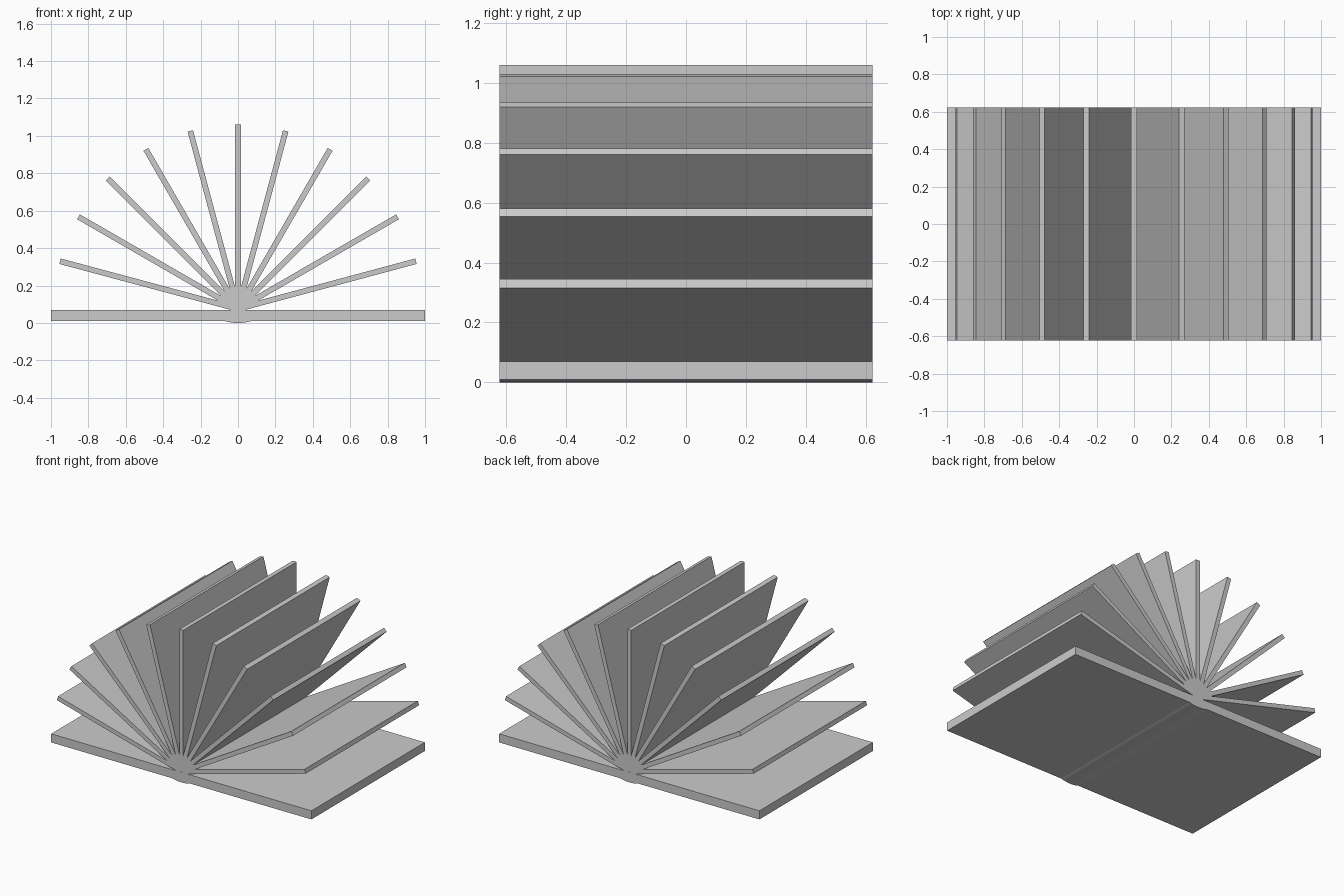
import bpy
from math import radians, sin, cos

if "Cube" in bpy.data.objects:
    bpy.data.objects.remove(bpy.data.objects["Cube"])

DEPTH = 1.245          # book depth along y
PIVOT_Z = 0.075        # hinge height of the pages
PAGE_LEN, PAGE_T = 0.985, 0.03


def box(name, loc, size, tilt=0.0):
    bpy.ops.mesh.primitive_cube_add(size=1, location=loc, rotation=(0, -tilt, 0))
    ob = bpy.context.object
    ob.name = name
    ob.scale = size
    bpy.ops.object.transform_apply(location=False, rotation=True, scale=True)
    return ob


# Two cover boards lying flat
for name, side in (("cover_left", -1), ("cover_right", 1)):
    box(name, (side * 0.5, 0, 0.04), (1.0, DEPTH, 0.06))

# Fanned pages every 15 degrees
for i in range(1, 12):
    a = radians(15 * i)
    centre = (cos(a) * PAGE_LEN / 2, 0, PIVOT_Z + sin(a) * PAGE_LEN / 2)
    box(f"page_{i:02d}", centre, (PAGE_LEN, DEPTH, PAGE_T), a)

# Shallow rounded spine bulging just under the covers
bpy.ops.mesh.primitive_cylinder_add(vertices=32, radius=1, depth=1,
                                    location=(0, 0, 0.035), rotation=(radians(90), 0, 0))
spine = bpy.context.object
spine.name = "spine"
spine.scale = (0.1, 0.035, DEPTH)
bpy.ops.object.transform_apply(location=False, rotation=True, scale=True)
bpy.ops.object.shade_smooth_by_angle(angle=radians(40))
